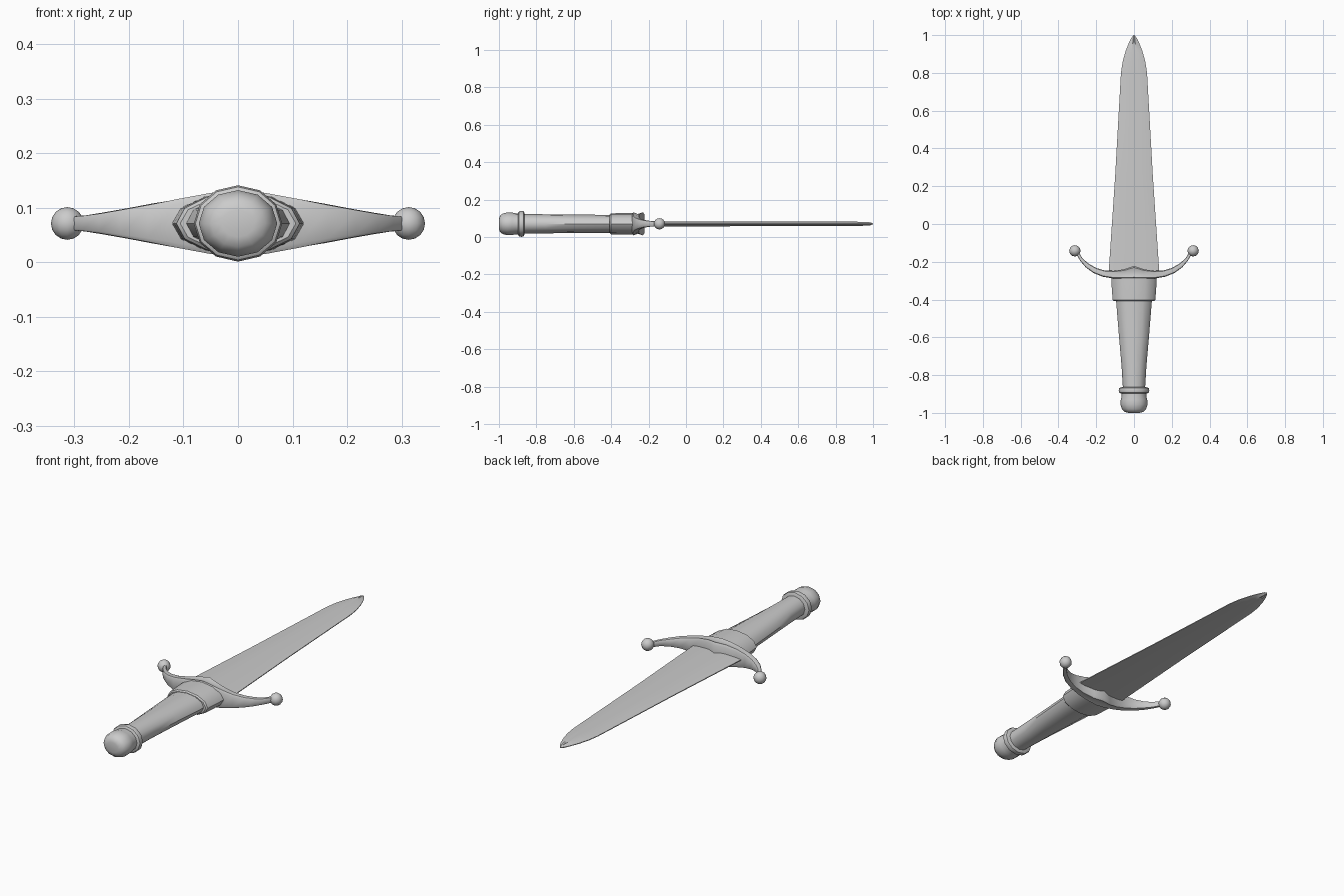
import bpy, bmesh
from math import sin, cos, pi

if "Cube" in bpy.data.objects:
    bpy.data.objects.remove(bpy.data.objects["Cube"])

ZC = 0.071  # height of the dagger's long axis


def loft(name, rings, angle=40):
    """Skin a list of equal-length point rings and cap both ends."""
    bm = bmesh.new()
    loops = [[bm.verts.new(p) for p in ring] for ring in rings]
    n = len(loops[0])
    for a, b in zip(loops, loops[1:]):
        for i in range(n):
            j = (i + 1) % n
            bm.faces.new((a[i], a[j], b[j], b[i]))
    bm.faces.new(loops[0])
    bm.faces.new(loops[-1])
    bmesh.ops.recalc_face_normals(bm, faces=bm.faces)
    return finish(name, bm, angle)


def finish(name, bm, angle):
    me = bpy.data.meshes.new(name)
    bm.to_mesh(me)
    bm.free()
    ob = bpy.data.objects.new(name, me)
    bpy.context.collection.objects.link(ob)
    bpy.ops.object.select_all(action='DESELECT')
    ob.select_set(True)
    bpy.context.view_layer.objects.active = ob
    bpy.ops.object.shade_smooth_by_angle(angle=angle * pi / 180)
    return ob


def turned(name, profile, sides=12, angle=40):
    """Oval turning along y; profile rows are (y, half width, half height)."""
    return loft(name, [[(w * cos(2 * pi * i / sides), y, ZC + h * sin(2 * pi * i / sides))
                        for i in range(sides)] for y, w, h in profile], angle)


# Blade: flat lens section with a shallow central fuller
blade = [(-0.27, 0.135, 0.014), (0.25, 0.100, 0.013), (0.80, 0.069, 0.012),
         (0.86, 0.060, 0.012), (0.92, 0.043, 0.011), (0.96, 0.027, 0.010),
         (0.985, 0.014, 0.008), (1.0, 0.002, 0.002)]
rings = []
for y, w, t in blade:
    upper = [(w, 0.15 * t), (0.25 * w, t), (0, 0.75 * t), (-0.25 * w, t), (-w, 0.15 * t)]
    section = upper + [(x, -z) for x, z in reversed(upper)]
    rings.append([(x, y, ZC + z) for x, z in section])
loft("blade", rings, 30)

# Grip, collar and pommel
turned("grip", [(-0.88, 0.058, 0.052), (-0.75, 0.066, 0.051),
                (-0.60, 0.079, 0.049), (-0.39, 0.096, 0.048)])
turned("collar", [(-0.408, 0.106, 0.050), (-0.402, 0.113, 0.056),
                  (-0.35, 0.117, 0.057), (-0.28, 0.121, 0.057)])
turned("pommel_ring", [(-0.897, 0.070, 0.060), (-0.892, 0.078, 0.067), (-0.880, 0.081, 0.070),
                       (-0.868, 0.078, 0.067), (-0.863, 0.062, 0.055)])
turned("pommel", [(-1.0, 0.030, 0.025), (-0.995, 0.050, 0.043), (-0.98, 0.064, 0.055),
                  (-0.955, 0.072, 0.061), (-0.93, 0.070, 0.060), (-0.91, 0.065, 0.056),
                  (-0.885, 0.065, 0.056)], angle=50)

# Crossguard: rows are (rear x, rear y, front x, front y, half height, top hollow)
half = [(0, -0.290, 0, -0.222, 0.062, 0.010), (0.05, -0.290, 0.05, -0.239, 0.056, 0.006),
        (0.11, -0.288, 0.105, -0.248, 0.045, 0.001), (0.165, -0.279, 0.155, -0.246, 0.034, -0.002),
        (0.215, -0.259, 0.200, -0.233, 0.025, -0.002), (0.255, -0.230, 0.240, -0.210, 0.018, -0.002),
        (0.285, -0.195, 0.272, -0.183, 0.014, -0.001), (0.312, -0.147, 0.296, -0.144, 0.012, 0)]
rows = [(-a, b, -c, d, h, g) for a, b, c, d, h, g in reversed(half[1:])] + half
rings = []
for ax, ay, bx, by, h, dip in rows:
    section = [(0, 0.8), (0.12, 1), (0.5, 1), (0.88, 1), (1, 0.8)]
    ring = []
    for sign in (1, -1):
        for t, k in (section if sign == 1 else reversed(section)):
            z = h * k - (dip if t == 0.5 else 0)
            ring.append((ax + (bx - ax) * t, ay + (by - ay) * t, ZC + sign * z))
    rings.append(ring)
loft("crossguard", rings, 40)

# Ball finials on the guard ends
for side, sx in (("left", -1), ("right", 1)):
    bm = bmesh.new()
    bmesh.ops.create_uvsphere(bm, u_segments=12, v_segments=8, radius=0.03)
    ob = finish("guard_ball_" + side, bm, 60)
    ob.location = (sx * 0.313, -0.142, ZC)
